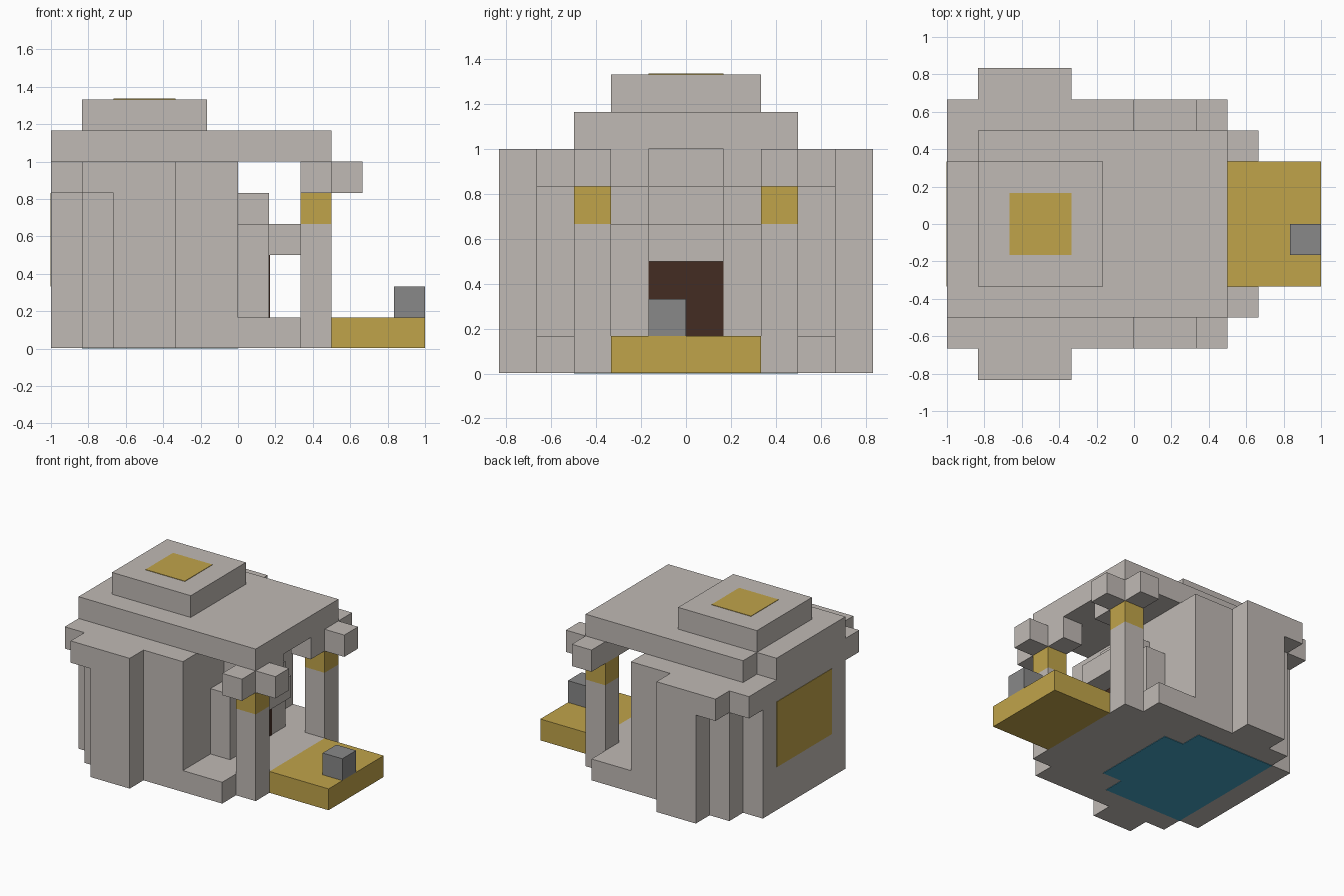
import bpy
import bmesh

U = 1 / 6       # one block of the building grid
LIFT = 0.02     # room for the thin plate under the floor, in blocks
THIN = 0.02     # thickness of painted plates, in blocks

if "Cube" in bpy.data.objects:
    bpy.data.objects.remove(bpy.data.objects["Cube"])


def to_linear(c):
    c /= 255
    return c / 12.92 if c <= 0.04045 else ((c + 0.055) / 1.055) ** 2.4


def material(name, *rgb):
    mat = bpy.data.materials.new(name)
    mat.use_nodes = True
    col = [to_linear(c) for c in rgb] + [1]
    mat.diffuse_color = col
    mat.node_tree.nodes["Principled BSDF"].inputs["Base Color"].default_value = col
    return mat


stone = material("pale stone", 192, 186, 181)
gold = material("gold", 192, 164, 74)
grey = material("grey rock", 136, 136, 136)
brown = material("dark brown", 67, 44, 34)
teal = material("teal", 69, 162, 194)


def prism(name, outline, z0, z1, mat):
    """Extrude a flat outline, given in blocks, from z0 to z1."""
    z0 = z0 or LIFT
    bm = bmesh.new()
    face = bm.faces.new([bm.verts.new((x * U, y * U, z0 * U)) for x, y in outline])
    top = bmesh.ops.extrude_face_region(bm, geom=[face])["geom"]
    bmesh.ops.translate(bm, vec=(0, 0, (z1 - z0) * U),
                        verts=[v for v in top if isinstance(v, bmesh.types.BMVert)])
    bmesh.ops.recalc_face_normals(bm, faces=bm.faces)
    mesh = bpy.data.meshes.new(name)
    bm.to_mesh(mesh)
    bm.free()
    mesh.materials.append(mat)
    obj = bpy.data.objects.new(name, mesh)
    bpy.context.collection.objects.link(obj)
    return obj


def box(name, xs, ys, zs, mat):
    (x0, x1), (y0, y1) = xs, ys
    return prism(name, [(x0, y0), (x1, y0), (x1, y1), (x0, y1)], *zs, mat)


def mirrored(half):
    """Close a half outline by reflecting it across y = 0."""
    return half + [(x, -y) for x, y in reversed(half)]


# Shrine body with stepped buttresses, and the cornice above it
prism("body_walls", mirrored([(-6, 3), (-5, 3), (-5, 4), (-4, 4), (-4, 5),
                              (-2, 5), (-2, 4), (0, 4)]), 0, 5, stone)
prism("cornice", mirrored([(-6, 4), (-5, 4), (-5, 5), (-2, 5), (-2, 4), (0, 4)]),
      5, 6, stone)

# Roof slab with a broken back corner, and its raised cap
prism("roof_slab", [(-6, -3), (3, -3), (3, 3), (-5, 3), (-5, 2), (-6, 2)], 6, 7, stone)
box("roof_cap", (-5, -1), (-2, 2), (7, 8), stone)
box("roof_panel", (-4, -2), (-1, 1), (8, 8 + THIN), gold)
box("back_panel", (-6 - THIN, -6), (-2, 2), (2, 5), gold)

# Porch floor and entrance step
prism("porch_floor", mirrored([(0, 4), (2, 4), (2, 3), (3, 3)]), 0, 1, stone)
box("entrance_step", (3, 6), (-2, 2), (0, 1), gold)
box("loose_rock", (5, 6), (-1, 0), (1, 2), grey)

# Stepped doorway
box("door_surround", (0, 1), (-2, 2), (1, 4), stone)
box("door_crown", (0, 1), (-1, 1), (4, 5), stone)
box("door_lintel", (1, 2), (-1, 1), (3, 4), stone)
box("door", (1, 1 + THIN), (-1, 1), (1, 3), brown)

# Porch pillars with gold bands and branching capitals
for side, s in (("left", 1), ("right", -1)):
    shaft = sorted((2 * s, 3 * s))
    arms = sorted((s, 4 * s))
    box(side + "_pillar", (2, 3), shaft, (1, 4), stone)
    box(side + "_pillar_band", (2, 3), shaft, (4, 5), gold)
    box(side + "_capital", (2, 3), arms, (5, 6), stone)
    box(side + "_capital_front", (3, 4), shaft, (5, 6), stone)

# Painted panel beneath the floor
prism("underside_panel", mirrored([(-5, 3), (-1, 3), (-1, 2), (0, 2)]),
      1e-6, LIFT, teal)
